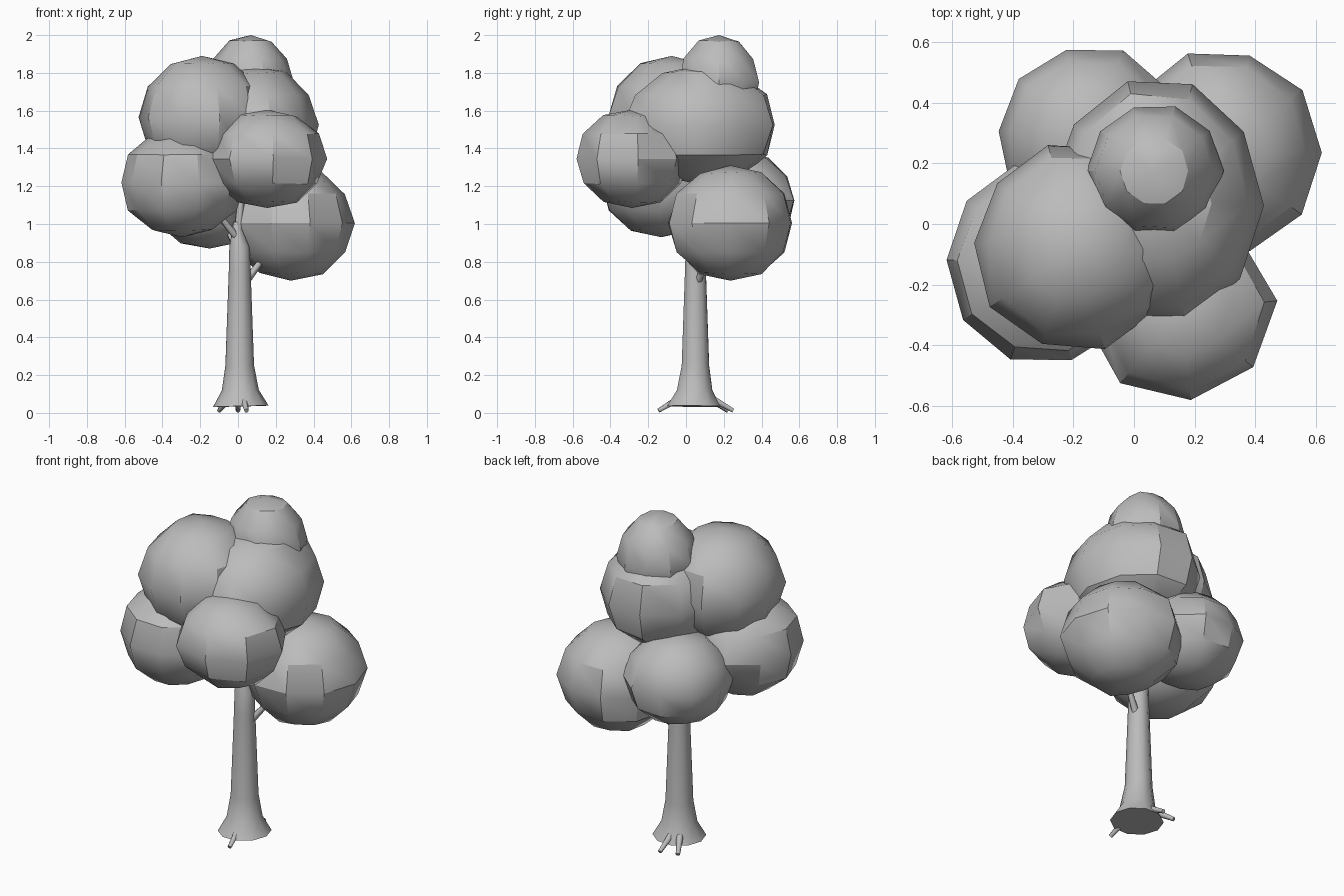
import bpy, bmesh, math, random
from mathutils import Vector, Matrix

if "Cube" in bpy.data.objects:
    bpy.data.objects.remove(bpy.data.objects["Cube"])

random.seed(4)
grey = bpy.data.materials.new("plain grey")
grey.diffuse_color = (0.5, 0.5, 0.5, 1)
grey.use_nodes = True
grey.node_tree.nodes["Principled BSDF"].inputs["Base Color"].default_value = grey.diffuse_color


def finish(name, bm, angle):
    bmesh.ops.recalc_face_normals(bm, faces=bm.faces)
    me = bpy.data.meshes.new(name)
    bm.to_mesh(me)
    bm.free()
    me.materials.append(grey)
    ob = bpy.data.objects.new(name, me)
    bpy.context.collection.objects.link(ob)
    bpy.ops.object.select_all(action='DESELECT')
    ob.select_set(True)
    bpy.context.view_layer.objects.active = ob
    bpy.ops.object.shade_smooth_by_angle(angle=math.radians(angle))
    return ob


def leaf_clump(name, centre, radii, segments, turn):
    bm = bmesh.new()
    bmesh.ops.create_uvsphere(bm, u_segments=segments, v_segments=6, radius=1)
    for v in bm.verts:
        if abs(v.co.z) < 0.99:
            v.co *= random.uniform(0.985, 1.03)
    bm.transform(Matrix.Translation(centre) @ Matrix.Diagonal((*radii, 1))
                 @ Matrix.Rotation(math.radians(turn), 4, 'Z'))
    finish(name, bm, 33)


def tube(name, rings, sides, angle=40):
    """Loft of horizontal or tilted rings: each is (centre, radius)."""
    bm = bmesh.new()
    axis = Vector(rings[-1][0]) - Vector(rings[0][0])
    rot = axis.to_track_quat('Z', 'Y')
    loops = []
    for c, r in rings:
        loops.append([bm.verts.new(Vector(c) + rot @ Vector(
            (r * math.cos(math.tau * i / sides), r * math.sin(math.tau * i / sides), 0)))
            for i in range(sides)])
    for a, b in zip(loops, loops[1:]):
        for i in range(sides):
            j = (i + 1) % sides
            bm.faces.new((a[i], a[j], b[j], b[i]))
    bm.faces.new(loops[0])
    bm.faces.new(loops[-1])
    finish(name, bm, angle)


# Foliage: centre, radii, number of sides, turn
clumps = {
    "crown_top": ((0.068, 0.175, 1.75), (0.222, 0.222, 0.25), 10, 18),
    "crown_left": ((-0.19, -0.075, 1.565), (0.335, 0.345, 0.325), 10, 16),
    "crown_right": ((0.075, 0.075, 1.525), (0.35, 0.415, 0.315), 10, 16),
    "clump_front": ((0.155, -0.285, 1.345), (0.31, 0.30, 0.26), 8, 6),
    "clump_left": ((-0.295, -0.13, 1.22), (0.325, 0.335, 0.29), 10, 16),
    "clump_back_right": ((0.28, 0.235, 1.005), (0.33, 0.34, 0.305), 10, 18),
    "clump_back_left": ((-0.15, 0.285, 1.125), (0.30, 0.30, 0.255), 10, 14),
}
for name, (c, r, n, t) in clumps.items():
    leaf_clump(name, c, r, n, t)

# Trunk with a flared foot
tube("trunk", [((0.015, 0.042, 0.035), 0.147), ((0.012, 0.046, 0.12), 0.098),
               ((0.009, 0.05, 0.25), 0.076), ((0.009, 0.05, 0.75), 0.058),
               ((0.008, 0.05, 0.88), 0.054), ((-0.008, 0.05, 1.01), 0.016)], 10)

# Branches running into the leaf clumps
branches = [
    ((0.0, 0.05, 0.93), (0.03, 0.06, 1.3), 0.024),
    ((0.0, 0.04, 0.92), (-0.18, -0.05, 1.15), 0.02),
    ((0.03, 0.06, 0.68), (0.18, 0.13, 0.88), 0.022),
    ((0.0, 0.07, 0.85), (-0.10, 0.22, 1.08), 0.02),
]
for i, (a, b, r) in enumerate(branches):
    tube(f"branch_{i + 1}", [(a, r), (b, r * 0.6)], 6, 70)

# Roots poking out of the foot
roots = [
    ((0.03, -0.04, 0.075), (0.045, -0.145, 0.012)),
    ((-0.05, 0.13, 0.075), (-0.10, 0.22, 0.012)),
    ((0.0, 0.14, 0.075), (0.0, 0.25, 0.012)),
]
for i, (a, b) in enumerate(roots):
    tube(f"root_{i + 1}", [(a, 0.02), (b, 0.012)], 6, 70)
